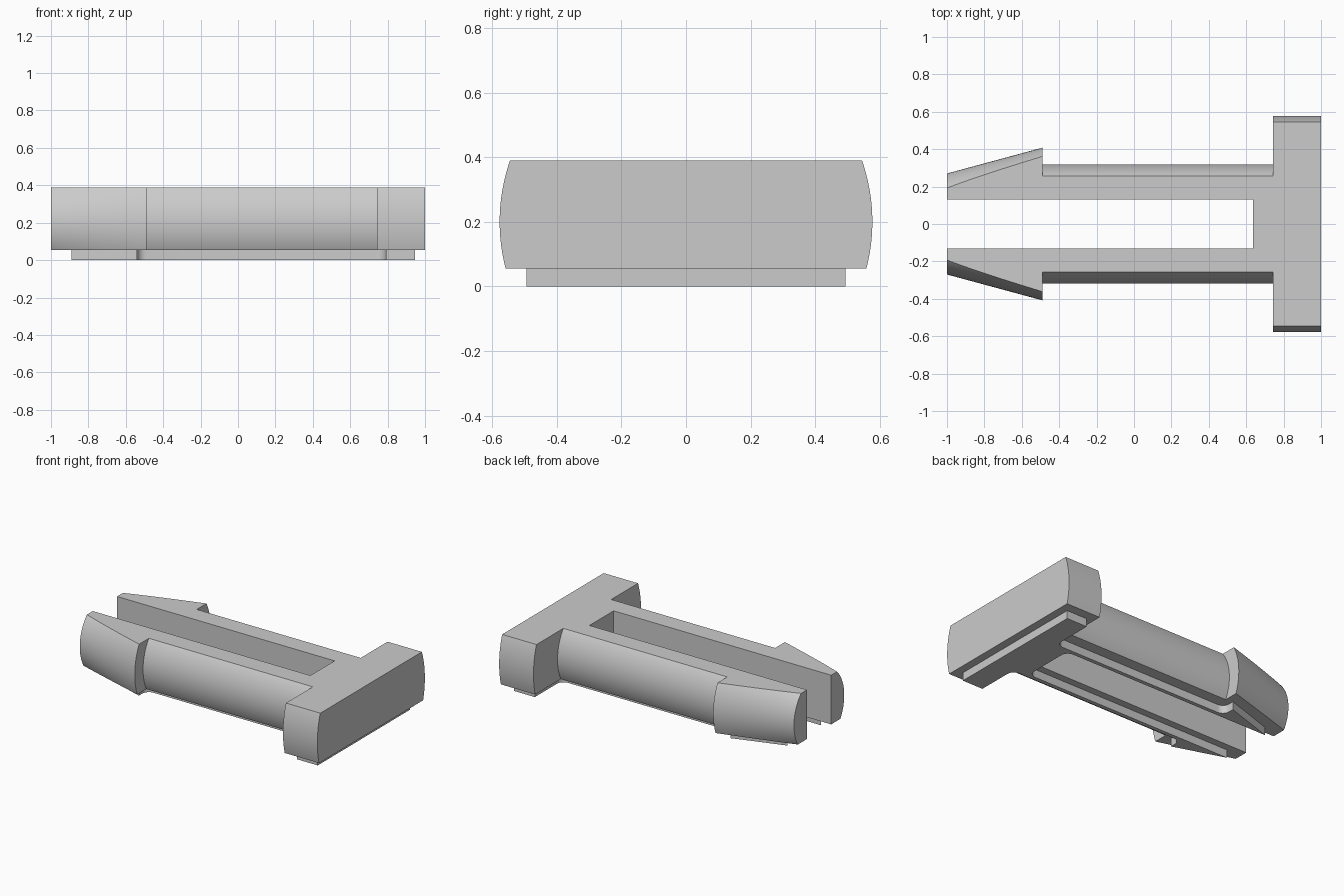
import bpy
import bmesh
from math import radians, cos, sin, tau
from mathutils import Matrix, Vector

if "Cube" in bpy.data.objects:
    bpy.data.objects.remove(bpy.data.objects["Cube"])

AXIS_Z = 0.2
BOTTOM, TOP = 0.055, 0.389
SLOT_HALF, SLOT_END = 0.13, 0.635
INSET = 0.05

grey = bpy.data.materials.new("plain grey")
grey.use_nodes = True
grey.diffuse_color = (0.6, 0.6, 0.6, 1)
grey.node_tree.nodes["Principled BSDF"].inputs["Base Color"].default_value = (0.6, 0.6, 0.6, 1)


def make_object(name, bm):
    bmesh.ops.recalc_face_normals(bm, faces=bm.faces)
    mesh = bpy.data.meshes.new(name)
    bm.to_mesh(mesh)
    bm.free()
    mesh.materials.append(grey)
    obj = bpy.data.objects.new(name, mesh)
    bpy.context.collection.objects.link(obj)
    return obj


def activate(obj):
    bpy.ops.object.select_all(action='DESELECT')
    obj.select_set(True)
    bpy.context.view_layer.objects.active = obj


def smooth(obj):
    activate(obj)
    bpy.ops.object.shade_smooth_by_angle(angle=radians(25))


def arc(cx, cy, start, end, steps=8):
    """Points of a corner arc with the inset as its radius."""
    angles = [radians(start + (end - start) * i / steps) for i in range(steps + 1)]
    return [(cx + INSET * cos(a), cy + INSET * sin(a)) for a in angles]


# Clip body: turned profile (x, radius), flattened above and below
profile = [(-1, 0.27), (-0.49, 0.408), (-0.49, 0.319), (0.742, 0.319), (0.742, 0.577), (1, 0.577)]
bm = bmesh.new()
SIDES = 144
rings = [[bm.verts.new((x, r * cos(tau * i / SIDES), AXIS_Z + r * sin(tau * i / SIDES)))
          for i in range(SIDES)] for x, r in profile]
for a, b in zip(rings, rings[1:]):
    for i in range(SIDES):
        j = (i + 1) % SIDES
        bm.faces.new((a[i], a[j], b[j], b[i]))
bm.faces.new(rings[0])
bm.faces.new(rings[-1])
for z, side in ((BOTTOM, -1), (TOP, 1)):
    cut = bmesh.ops.bisect_plane(bm, geom=bm.verts[:] + bm.edges[:] + bm.faces[:],
                                 plane_co=(0, 0, z), plane_no=(0, 0, side), clear_outer=True)
    rim = [e for e in cut["geom_cut"] if isinstance(e, bmesh.types.BMEdge)]
    bmesh.ops.contextual_create(bm, geom=rim)
body = make_object("clip_body", bm)

# Slot between the two arms
bm = bmesh.new()
slot_length = SLOT_END + 1.2
bmesh.ops.create_cube(bm, size=1, matrix=Matrix.Translation(Vector((SLOT_END - slot_length / 2, 0, AXIS_Z)))
                      @ Matrix.Diagonal((slot_length, 2 * SLOT_HALF, 1, 1)))
cutter = make_object("slot_cutter", bm)
cutter.hide_render = True
boolean = body.modifiers.new("slot", 'BOOLEAN')
boolean.operation = 'DIFFERENCE'
boolean.solver = 'EXACT'
boolean.object = cutter
activate(body)
bpy.ops.object.modifier_apply(modifier=boolean.name)
bpy.data.objects.remove(cutter)
smooth(body)

# Raised pad underneath: inset outline with rounded inner corners
half = [(0.945, 0.494), (0.79, 0.494)]
half += arc(0.74, 0.257, 0, -90)
half += arc(-0.49, 0.257, -90, -180)
half += [(-0.54, 0.293), (-0.89, SLOT_HALF + INSET)]
half += arc(SLOT_END, SLOT_HALF, 90, 0)
outline = half + [(x, -y) for x, y in reversed(half)]
bm = bmesh.new()
base = bm.faces.new([bm.verts.new((x, y, 0)) for x, y in outline])
grown = bmesh.ops.extrude_face_region(bm, geom=[base], use_keep_orig=True)
bmesh.ops.translate(bm, vec=(0, 0, BOTTOM + 0.002),
                    verts=[v for v in grown["geom"] if isinstance(v, bmesh.types.BMVert)])
smooth(make_object("bottom_pad", bm))
